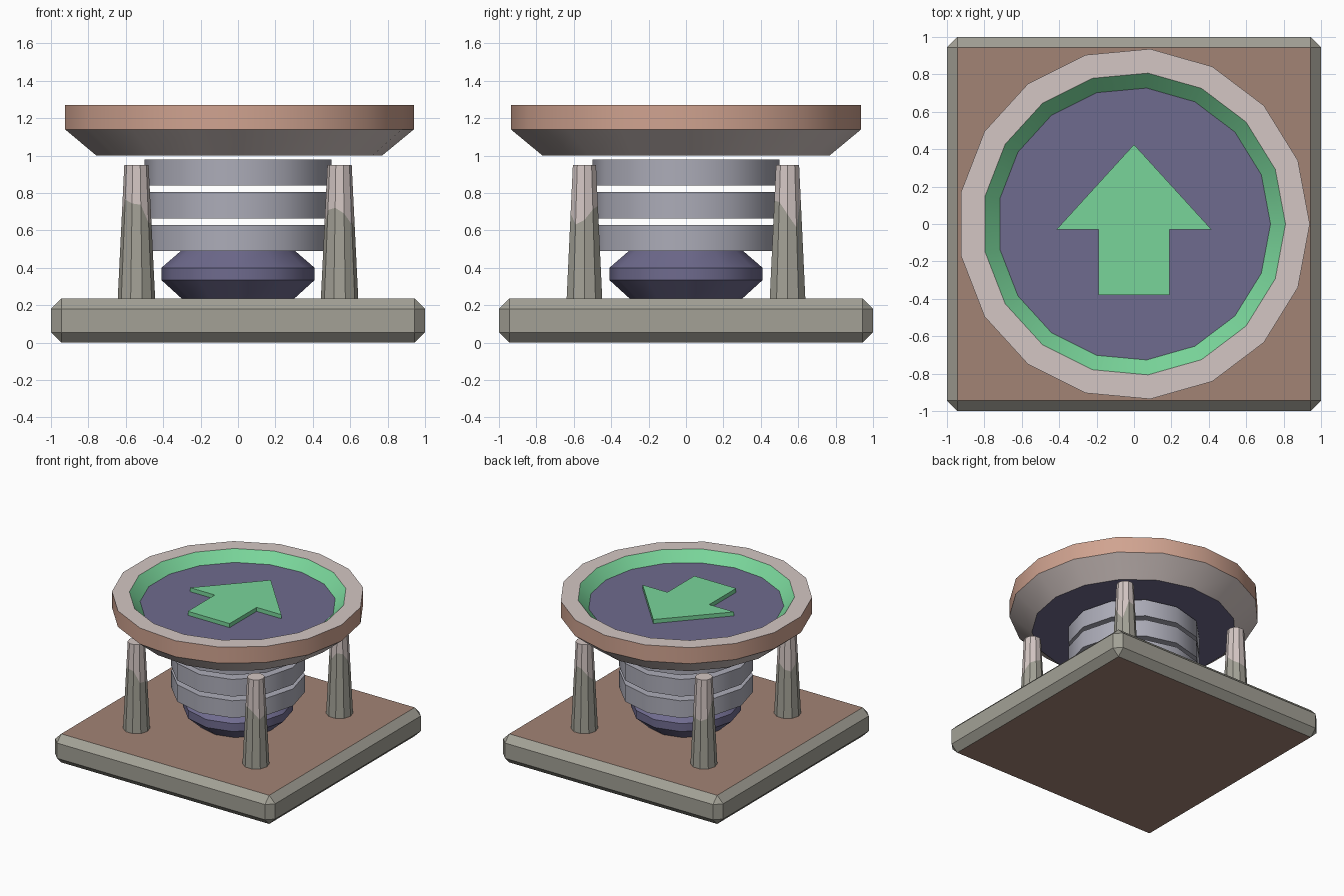
import bpy, bmesh, math, random

if "Cube" in bpy.data.objects:
    bpy.data.objects.remove(bpy.data.objects["Cube"])

random.seed(4)


def mat(name, rgb):
    m = bpy.data.materials.new(name)
    lin = [((c / 255 + 0.055) / 1.055) ** 2.4 for c in rgb]
    m.diffuse_color = (*lin, 1)
    m.use_nodes = True
    m.node_tree.nodes["Principled BSDF"].inputs["Base Color"].default_value = m.diffuse_color
    return m


GREY = mat("stone grey", (163, 161, 150))
BROWN = mat("brown", (162, 131, 117))
SALMON = mat("salmon", (208, 163, 144))
PALE = mat("pale pink grey", (211, 198, 195))
PURPLE = mat("dusty purple", (111, 107, 142))
STEEL = mat("steel grey", (172, 172, 184))
GREEN = mat("green", (121, 213, 154))


def finish(bm, name, mats, smooth=False):
    bmesh.ops.recalc_face_normals(bm, faces=bm.faces)
    me = bpy.data.meshes.new(name)
    bm.to_mesh(me)
    bm.free()
    for m in mats:
        me.materials.append(m)
    ob = bpy.data.objects.new(name, me)
    bpy.context.collection.objects.link(ob)
    if smooth:
        bpy.context.view_layer.objects.active = ob
        ob.select_set(True)
        bpy.ops.object.shade_smooth_by_angle(angle=math.radians(32))
        ob.select_set(False)
    return ob


def lathe(name, profile, sides, mats, bands, centre=(0, 0), jitter=None, smooth=True):
    """Spin (radius, z) points; bands = material of bottom cap, each band, top cap.
    jitter(i, r, z) may move a ring point."""
    bm = bmesh.new()
    rings = []
    for k, (r, z) in enumerate(profile):
        ring = []
        for s in range(sides):
            a = 2 * math.pi * s / sides
            rr, zz = jitter(k, r, z) if jitter else (r, z)
            ring.append(bm.verts.new((centre[0] + rr * math.cos(a),
                                      centre[1] + rr * math.sin(a), zz)))
        rings.append(ring)
    bm.faces.new(rings[0][::-1]).material_index = bands[0]
    for k in range(len(rings) - 1):
        lo, hi = rings[k], rings[k + 1]
        for s in range(sides):
            t = (s + 1) % sides
            bm.faces.new((lo[s], lo[t], hi[t], hi[s])).material_index = bands[k + 1]
    bm.faces.new(rings[-1]).material_index = bands[-1]
    return finish(bm, name, mats, smooth)


# Base slab with chamfered edges, brown on top and bottom
bm = bmesh.new()
bmesh.ops.create_cube(bm, size=1)
for v in bm.verts:
    v.co = (v.co.x * 2, v.co.y * 2, v.co.z * 0.235 + 0.1175)
bmesh.ops.bevel(bm, geom=bm.edges[:], offset=0.055, segments=1, affect='EDGES')
bm.normal_update()
for f in bm.faces:
    f.material_index = 1 if abs(f.normal.z) > 0.95 else 0
finish(bm, "base_slab", [GREY, BROWN])


# Four tapered posts with a ragged paint line
def ragged(k, r, z):
    if k != 1:
        return r, z
    z = random.uniform(0.6, 0.78)
    return 0.1 - 0.035 * (z - 0.235) / 0.715, z


for sx, side in ((-1, "left"), (1, "right")):
    for sy, end in ((-1, "front"), (1, "back")):
        lathe(f"{end}_{side}_post", [(0.1, 0.235), (0.085, 0.69), (0.065, 0.95)], 10,
              [GREY, PALE], [0, 0, 1, 1], (sx * 0.543, sy * 0.543), ragged)

# Spring foot
lathe("spring_foot", [(0.30, 0.235), (0.41, 0.335), (0.41, 0.40), (0.30, 0.495)], 12,
      [PURPLE], [0] * 5)

# Stacked spring coils
for i in range(3):
    z = 0.49 + 0.175 * i
    lathe(f"spring_coil_{i + 1}", [(0.5, z), (0.5, z + 0.14)], 12, [STEEL], [0] * 3)

# Dish-shaped pad with sunken floor
lathe("pad_dish", [(0.77, 1.0), (0.94, 1.14), (0.94, 1.272), (0.81, 1.272), (0.73, 1.195)], 17,
      [PURPLE, PALE, SALMON, GREEN], [0, 1, 2, 1, 3, 0])

# Raised arrow
bm = bmesh.new()
half = [(0.415, -0.03), (0.19, -0.03), (0.19, -0.38)]
outline = [(0, 0.425)] + half + [(-x, y) for x, y in reversed(half)]
face = bm.faces.new([bm.verts.new((x, y, 1.19)) for x, y in outline])
top = bmesh.ops.extrude_face_region(bm, geom=[face])
for v in top["geom"]:
    if isinstance(v, bmesh.types.BMVert):
        v.co.z = 1.228
finish(bm, "pad_arrow", [GREEN])
